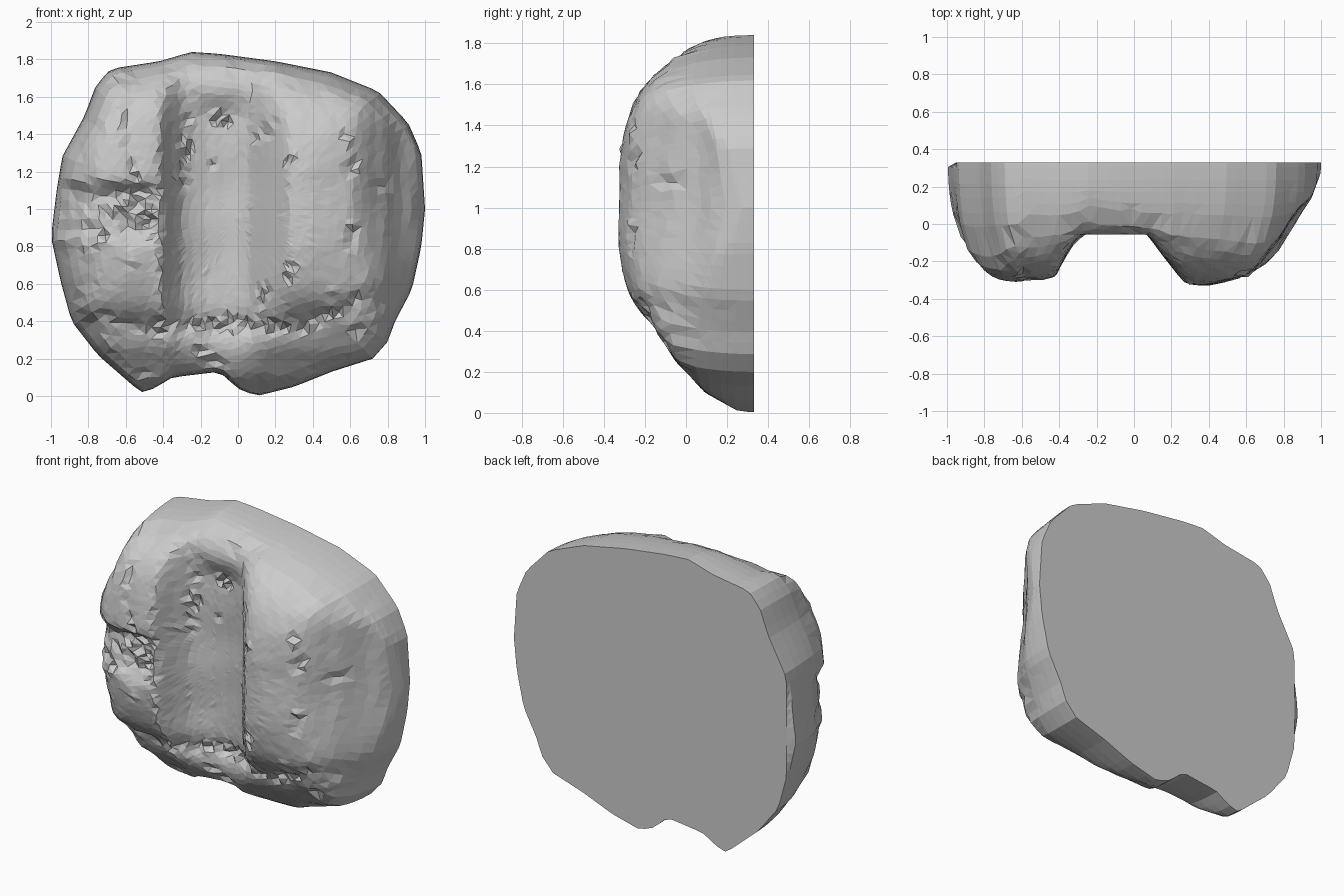
import bpy, bmesh, math, random
from mathutils import Vector, noise

if "Cube" in bpy.data.objects:
    bpy.data.objects.remove(bpy.data.objects["Cube"])

random.seed(4)
BACK, CX, CZ = 0.33, -0.02, 0.95

# Front silhouette (x, z), counter-clockwise
outline = [(1, 1.0), (.98, 1.3), (.91, 1.46), (.75, 1.63), (.5, 1.73), (.2, 1.79), (-.1, 1.83),
           (-.25, 1.84), (-.42, 1.79), (-.68, 1.75), (-.76, 1.66), (-.82, 1.5), (-.94, 1.28),
           (-.97, 1.1), (-1, .85), (-.95, .62), (-.89, .4), (-.75, .22), (-.52, .02), (-.45, .04),
           (-.35, .1), (-.1, .13), (0, .04), (.1, 0), (.3, .05), (.5, .13), (.72, .2), (.8, .29),
           (.84, .4), (.93, .57), (.98, .8)]
# Depth in front of the flat back, across x (two lobes and a groove) and up z
across = [(-1, .26), (-.95, .43), (-.85, .58), (-.75, .66), (-.65, .68), (-.5, .66), (-.42, .63),
          (-.36, .49), (-.3, .40), (-.24, .36), (-.17, .335), (-.08, .33), (0, .34), (.06, .37),
          (.1, .42), (.15, .49), (.2, .56), (.27, .67), (.33, .70), (.4, .70), (.5, .66),
          (.6, .62), (.7, .57), (.78, .48), (.85, .36), (.95, .2), (1, .05)]
upward = [(0, .06), (.1, .24), (.25, .38), (.35, .45), (.45, .54), (.55, .63), (.65, .71), (.8, .82),
          (1.2, .8), (1.4, .70), (1.5, .64), (1.6, .56), (1.7, .44), (1.76, .36), (1.8, .28),
          (1.84, .14)]


def lerp(table, v):
    for (a, p), (b, q) in zip(table, table[1:]):
        if v <= b:
            return p + (q - p) * max(0, (v - a) / (b - a))
    return table[-1][1]


def step(a, b, v):
    t = min(1, max(0, (v - a) / (b - a)))
    return t * t * (3 - 2 * t)


def depth(x, z, t):
    d, s = lerp(across, x), lerp(upward, z)
    # groove grows shallower under the crown
    if -.45 < x < .25:
        d = max(d, d + (.40 - d) * step(1.48, 1.66, z))
    # outer flank of the right lobe falls away higher up
    d -= .07 * step(.6, .74, x) * (1 - step(.85, 1, x)) * step(.6, 1.1, z)
    r = .84 * math.sqrt(max(0, 1 - t ** (6 if x < -.6 and z > .8 else 4))) + 1e-4
    h = (d ** -8 + s ** -8 + r ** -8) ** (-1 / 8)
    edge = min(1, h / .3)
    # broken notch across the left lobe, and a leaner lobe below it
    left = 1 - step(-.48, -.38, x)
    notch = left * step(.78, .92, z) * (1 - step(1.08, 1.16, z))
    h -= (.07 * notch + .03 * left * (1 - step(.8, .95, z))) * edge
    # ragged ledge low on both lobes, climbing to the right
    ledge = math.exp(-((z - .38 - .13 * step(.2, .8, x)) / .06) ** 2)
    h -= .03 * ledge * edge
    # chipped patches on the surface
    n = noise.noise(Vector((x * 9, z * 9, 1.7)))
    chip = (.03 if n > .4 or ledge > .6 or notch > .6 else .002) * step(.2, .45, t)
    h += (.012 * noise.noise(Vector((x * 4, z * 4, 5))) + random.uniform(-chip, chip * .6)) * edge
    return max(h, 0)


# Resample the silhouette evenly
def resample(points, n):
    pts = [Vector(p) for p in points]
    pairs = list(zip(pts, pts[1:] + pts[:1]))
    total, out = sum((b - a).length for a, b in pairs), []
    walked, i = 0, 0
    for k in range(n):
        s = total * k / n
        while s > walked + (pairs[i][1] - pairs[i][0]).length:
            walked += (pairs[i][1] - pairs[i][0]).length
            i += 1
        a, b = pairs[i]
        out.append(a + (b - a).normalized() * (s - walked))
    return out


N, RINGS = 110, 28
rim = resample(outline, N)
bm = bmesh.new()

# Flat back
back = [bm.verts.new((max(p.x, -.95), BACK, p.y)) for p in rim]
bm.faces.new(back)

# Rounded, grooved front in shrinking rings
previous = back
for k in range(1, RINGS):
    t = math.cos(math.pi / 2 * (k - .6) / RINGS) if k < 6 else .965 * (1 - (k - 5) / (RINGS - 5))
    ring = []
    for p in rim:
        jitter = .008 * step(.2, .6, t) * (k > 5)
        x = CX + (p.x - CX) * t + random.uniform(-jitter, jitter)
        z = CZ + (p.y - CZ) * t + random.uniform(-jitter, jitter)
        ring.append(bm.verts.new((x, BACK - depth(x, z, t), z)))
    for i in range(N):
        j = (i + 1) % N
        bm.faces.new((previous[i], previous[j], ring[j], ring[i]))
    previous = ring
tip = bm.verts.new((CX, BACK - depth(CX, CZ, 0), CZ))
for i in range(N):
    bm.faces.new((previous[i], previous[(i + 1) % N], tip))

# Merge the crowded middle, leaving facets of even size
bmesh.ops.remove_doubles(bm, verts=bm.verts, dist=.014)
bmesh.ops.triangulate(bm, faces=[f for f in bm.faces if len(f.verts) == 4])
bmesh.ops.recalc_face_normals(bm, faces=bm.faces)
mesh = bpy.data.meshes.new("split_boulder")
bm.to_mesh(mesh)
bm.free()
boulder = bpy.data.objects.new("split_boulder", mesh)
bpy.context.collection.objects.link(boulder)
